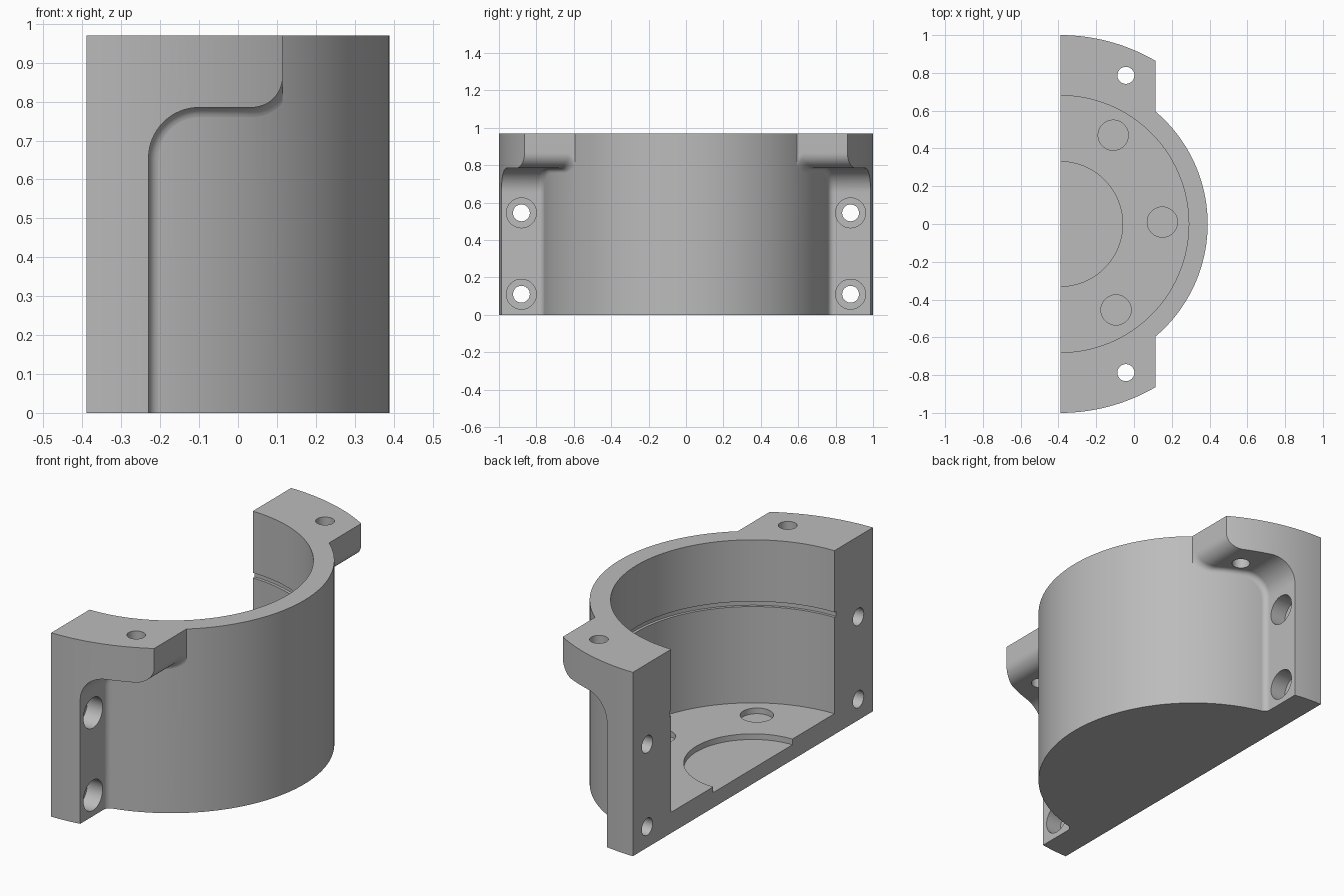
import bpy
import bmesh
from math import sin, cos, pi, sqrt, radians

cube = bpy.data.objects.get("Cube")
if cube:
    bpy.data.objects.remove(cube, do_unlink=True)

AXIS = -0.39      # x of the bore axis and of the flat split face
HEIGHT = 0.97
SHELL_R = 0.78
FILLET = 0.025

grey = bpy.data.materials.new("plain_grey")
grey.use_nodes = True
grey.diffuse_color = (0.5, 0.5, 0.5, 1)
grey.node_tree.nodes["Principled BSDF"].inputs["Base Color"].default_value = (0.5, 0.5, 0.5, 1)


def make_object(name, bm):
    bmesh.ops.recalc_face_normals(bm, faces=bm.faces)
    mesh = bpy.data.meshes.new(name)
    bm.to_mesh(mesh)
    bm.free()
    mesh.materials.append(grey)
    ob = bpy.data.objects.new(name, mesh)
    bpy.context.collection.objects.link(ob)
    return ob


def prism(name, outline, axis, lo, hi):
    """Extrude a 2D outline along x, y or z from lo to hi."""
    place = {"x": lambda a, b: (lo, a, b),
             "y": lambda a, b: (a, lo, b),
             "z": lambda a, b: (a, b, lo)}[axis]
    bm = bmesh.new()
    face = bm.faces.new([bm.verts.new(place(a, b)) for a, b in outline])
    out = bmesh.ops.extrude_face_region(bm, geom=[face])
    move = [hi - lo if k == axis else 0 for k in "xyz"]
    verts = [v for v in out["geom"] if isinstance(v, bmesh.types.BMVert)]
    bmesh.ops.translate(bm, verts=verts, vec=move)
    return make_object(name, bm)


def arc(cx, cy, r, start, end, n):
    steps = [radians(start + (end - start) * i / n) for i in range(n + 1)]
    return [(cx + r * cos(a), cy + r * sin(a)) for a in steps]


def rod(name, a, b, r, axis, lo, hi, n=40):
    return prism(name, arc(a, b, r, 0, 360, n)[:-1], axis, lo, hi)


def activate(ob):
    bpy.ops.object.select_all(action="DESELECT")
    ob.select_set(True)
    bpy.context.view_layer.objects.active = ob


def cut(target, cutter):
    cutter.hide_render = True
    mod = target.modifiers.new("cut", "BOOLEAN")
    mod.operation = "DIFFERENCE"
    mod.solver = "EXACT"
    mod.object = cutter
    activate(target)
    bpy.ops.object.modifier_apply(modifier=mod.name)
    bpy.data.objects.remove(cutter, do_unlink=True)


# Half-round blank
body = prism("half_housing", arc(AXIS, 0, 1, -90, 90, 96), "z", 0, HEIGHT)

# Relief that leaves the shell, the side flanges and the top ears
inner_bend = arc(-0.10, 0.655, 0.13, 180, 90, 16)
ear_round = arc(0.035, 0.865, 0.08, -90, 0, 12)
outline = [(-0.23, -0.1)] + inner_bend + ear_round + [(0.115, 1.2), (0.8, 1.2), (0.8, -0.1)]
relief = prism("relief", outline, "y", -1.2, 1.2)
cut(relief, rod("shell_core", AXIS, 0, SHELL_R, "z", -0.3, 1.4, 192))
cut(body, relief)

# Bore, wall groove and floor recess
cut(body, rod("bore", AXIS, 0, 0.68, "z", 0.11, 1.2, 160))
cut(body, rod("wall_groove", AXIS, 0, 0.695, "z", 0.618, 0.645, 160))
cut(body, rod("floor_recess", AXIS, 0, 0.33, "z", 0.08, 0.3, 96))

# Blind floor holes
for x, y in ((-0.11, 0.47), (0.15, 0.01), (-0.095, -0.455)):
    cut(body, rod("floor_hole", x, y, 0.08, "z", 0.08, 0.3))

# Ear holes and counterbored flange holes
for side in (-1, 1):
    cut(body, rod("ear_hole", -0.043, side * 0.787, 0.045, "z", 0.6, 1.2))
    for z in (0.11, 0.545):
        cut(body, rod("bolt_hole", side * 0.88, z, 0.045, "x", -0.6, 0.0))
        cut(body, rod("counterbore", side * 0.88, z, 0.08, "x", -0.32, 0.0))

# Path of the fillet where the flange meets the shell: point and outward normal
path = [(-0.23, 0, 1, 0)]
path += [(x, z, (-0.10 - x) / 0.13, (0.655 - z) / 0.13) for x, z in inner_bend]
path += [(-0.10 + 0.135 * i / 6, 0.785, 0, -1) for i in range(1, 6)]
path += [(x, z, (x - 0.035) / 0.08, (z - 0.865) / 0.08) for x, z in ear_round]

# Fillet cross-section: offset from the flange, rise above the shell
section = [(-0.004, -0.004)]
for i in range(7):
    a = pi / 2 * i / 6
    section.append((FILLET * (1 - cos(a)), FILLET * (1 - sin(a))))


def flange_fillet(name, side):
    bm = bmesh.new()
    rings = []
    for px, pz, nx, nz in path:
        ring = []
        for t, rise in section:
            x = min(px + nx * t, 0.1148)
            y = sqrt((SHELL_R + rise) ** 2 - (x - AXIS) ** 2)
            ring.append(bm.verts.new((x, side * y, max(pz + nz * t, 0))))
        rings.append(ring)
    n = len(section)
    for a, b in zip(rings, rings[1:]):
        for i in range(n):
            j = (i + 1) % n
            bm.faces.new((a[i], a[j], b[j], b[i]))
    bm.faces.new(rings[0])
    bm.faces.new(rings[-1])
    return make_object(name, bm)


parts = [body, flange_fillet("front_fillet", -1), flange_fillet("back_fillet", 1)]
for ob in parts:
    activate(ob)
    bpy.ops.object.shade_smooth_by_angle(angle=radians(30))
